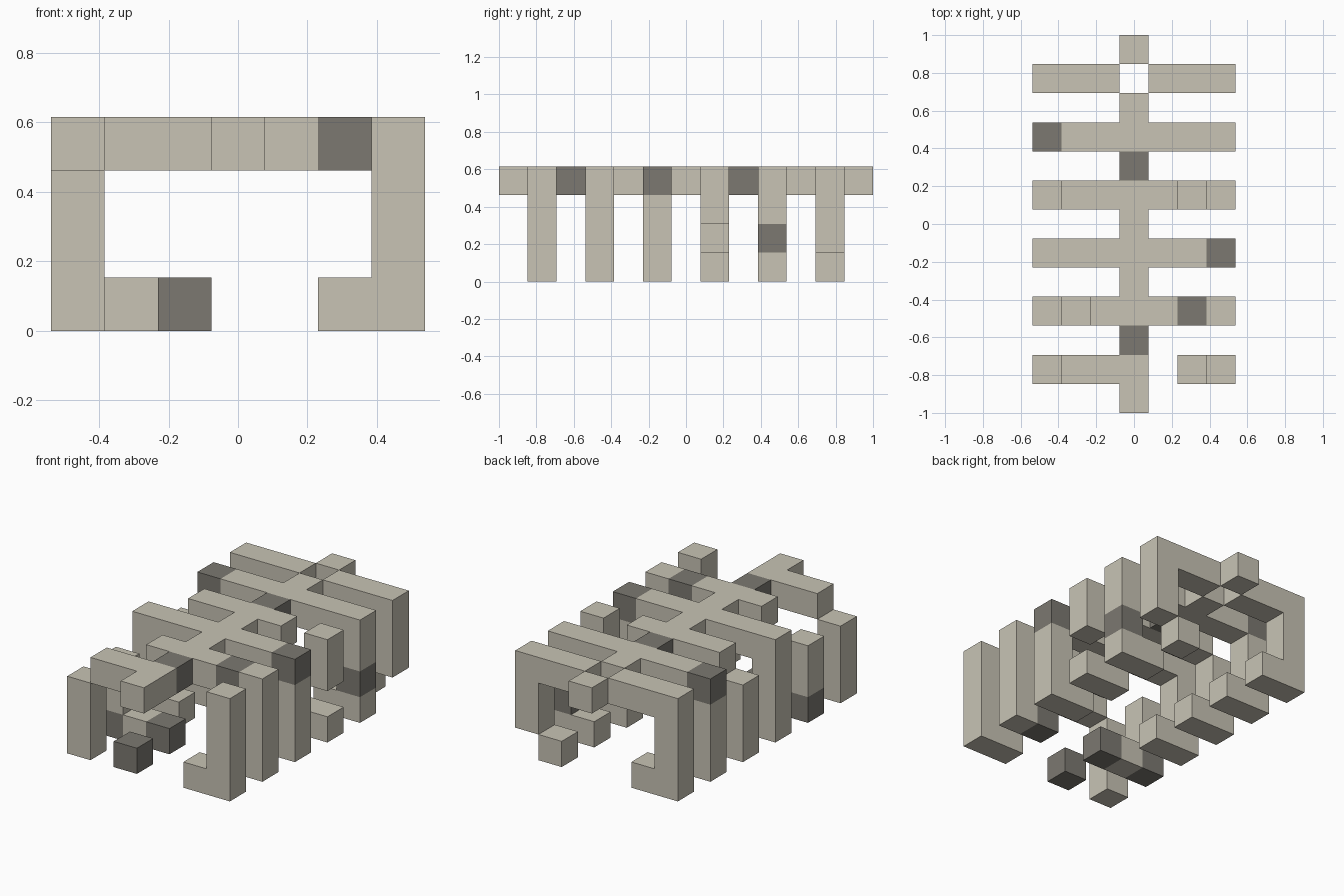
import bpy
import bmesh
from mathutils import Vector

cube = bpy.data.objects.get("Cube")
if cube:
    bpy.data.objects.remove(cube, do_unlink=True)

LENGTH = 13            # blocks along the spine
U = 2 / LENGTH         # block size
TOP = 3                # block layer of the spine


def make_material(name, rgb):
    mat = bpy.data.materials.new(name)
    mat.use_nodes = True
    colour = (*rgb, 1)
    mat.diffuse_color = colour
    mat.node_tree.nodes["Principled BSDF"].inputs["Base Color"].default_value = colour
    return mat


MATERIALS = [make_material("pale_bone", (0.58, 0.55, 0.46)),
             make_material("dark_stone", (0.2, 0.19, 0.165))]

# A whole half rib as (steps out from the spine, layer)
RIB = [(1, 3), (2, 3), (3, 3), (3, 2), (3, 1), (3, 0), (2, 0)]

# Broken-away blocks, by side and rib number counted from the front
MISSING = {
    ("left", 0): [(1, 3), (2, 3)],
    ("left", 3): [(2, 3), (3, 1)],
    ("left", 5): [(3, 0)],
    ("right", 0): [(3, 3), (2, 0)],
    ("right", 1): [(2, 3), (3, 3)],
    ("right", 3): [(3, 3)],
}
# Dark blocks, including two extra rib tips
DARK = {
    ("left", 1): [(2, 3), (2, 0)],
    ("left", 2): [(3, 3)],
    ("left", 4): [(3, 1)],
    ("right", 0): [(1, 0)],
    ("right", 1): [(1, 0), (3, 0)],
    ("right", 4): [(3, 3)],
}

# Each part maps block positions to a material index
parts = {"spine": {(0, j, TOP): int(j in (2, 8)) for j in range(LENGTH) if j != 11}}
for side, sign in (("left", 1), ("right", -1)):
    for rib in range(6):
        key = (side, rib)
        dark = DARK.get(key, [])
        blocks = (set(RIB) | set(dark)) - set(MISSING.get(key, []))
        parts[f"{side}_rib_{rib + 1}"] = {
            (sign * out, 2 * rib + 1, k): int((out, k) in dark) for out, k in blocks}

occupied = {cell for cells in parts.values() for cell in cells}


def add_blocks(name, cells):
    """Join blocks into one mesh, leaving out faces between neighbours."""
    bm = bmesh.new()
    for cell, index in cells.items():
        centre = Vector((cell[0], cell[1] - LENGTH // 2, cell[2] + 0.5))
        for axis in range(3):
            for sign in (-1, 1):
                normal = Vector((0, 0, 0))
                normal[axis] = sign
                if tuple(int(c + n) for c, n in zip(cell, normal)) in occupied:
                    continue
                a = Vector((0, 0, 0))
                a[(axis + 1) % 3] = 0.5
                b = normal.cross(a)
                corners = (a + b, b - a, -a - b, a - b)
                mid = centre + normal / 2
                face = bm.faces.new([bm.verts.new((mid + c) * U) for c in corners])
                face.material_index = index
    bmesh.ops.remove_doubles(bm, verts=bm.verts[:], dist=0.001)
    bmesh.ops.dissolve_limit(bm, angle_limit=0.01, verts=bm.verts[:],
                             edges=bm.edges[:], delimit={"MATERIAL"})
    mesh = bpy.data.meshes.new(name)
    bm.to_mesh(mesh)
    bm.free()
    for mat in MATERIALS:
        mesh.materials.append(mat)
    bpy.context.collection.objects.link(bpy.data.objects.new(name, mesh))


for part_name, part_cells in parts.items():
    add_blocks(part_name, part_cells)
